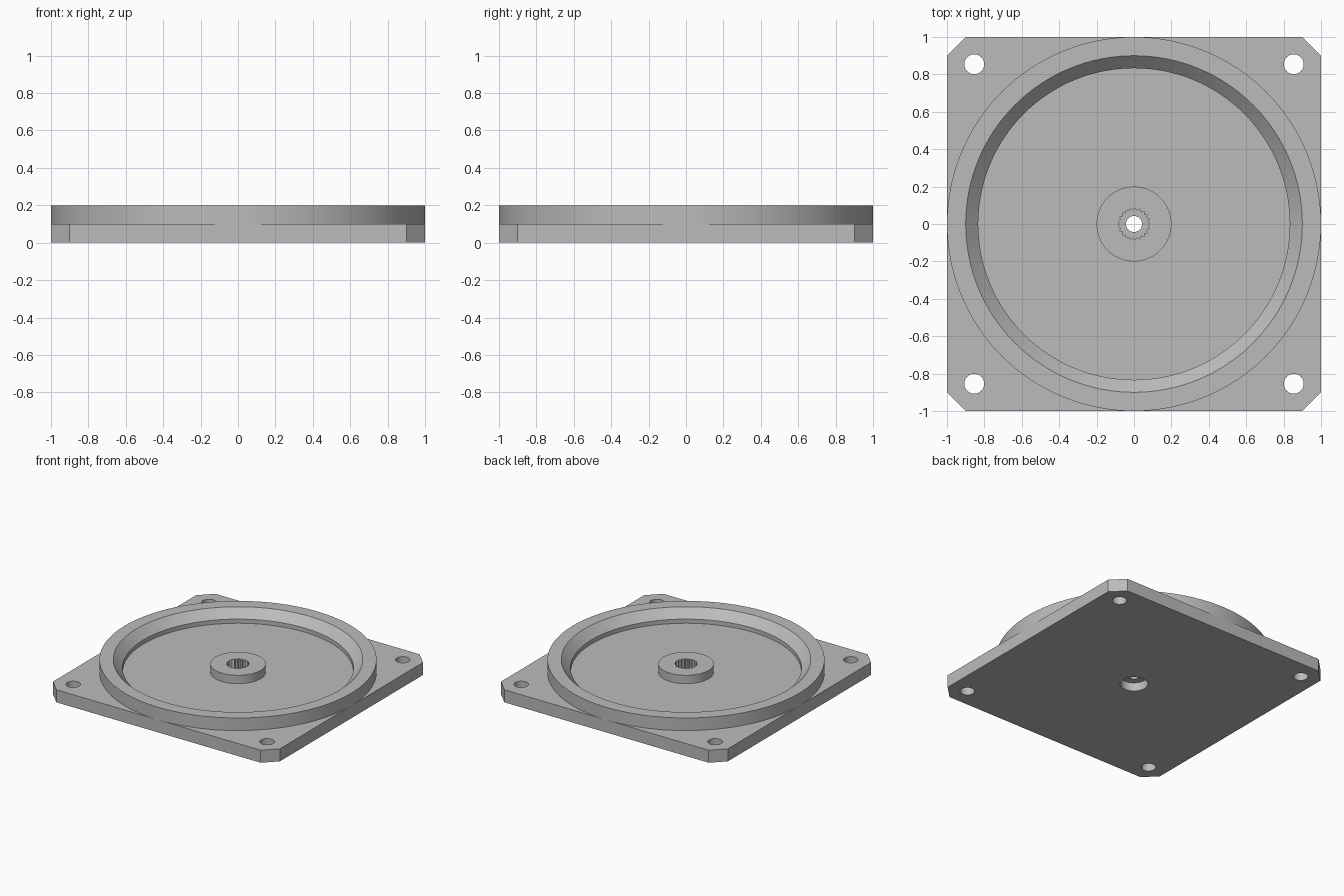
import bpy
import bmesh
from math import cos, sin, pi, radians
from mathutils import Vector

cube = bpy.data.objects.get("Cube")
if cube:
    bpy.data.objects.remove(cube, do_unlink=True)

# Main heights and sizes
PLATE_TOP, RIM_TOP, HUB_TOP = 0.1, 0.2, 0.167
HUB_R, BORE_R, SCREW_R = 0.2, 0.1, 0.043
BOLT_R, BOLT_POS, CHAMFER = 0.053, 0.854, 0.1
TEETH = 21
HUB_SEGS = TEETH * 4

grey = bpy.data.materials.new("grey plastic")
grey.use_nodes = True
colour = (0.5, 0.5, 0.5, 1)
grey.diffuse_color = colour
grey.node_tree.nodes["Principled BSDF"].inputs["Base Color"].default_value = colour


def circle(radius, segs, cx=0, cy=0):
    return [(cx + radius * cos(2 * pi * i / segs), cy + radius * sin(2 * pi * i / segs))
            for i in range(segs)]


def add_ring(bm, points, z):
    return [bm.verts.new((x, y, z)) for x, y in points]


def bridge(bm, a, b):
    n = len(a)
    for i in range(n):
        j = (i + 1) % n
        bm.faces.new((a[i], a[j], b[j], b[i]))


def fill(bm, loops, up):
    """Fill the first loop, leaving the other loops open as holes."""
    edges = []
    for loop in loops:
        for a, b in zip(loop, loop[1:] + loop[:1]):
            edges.append(bm.edges.get((a, b)) or bm.edges.new((a, b)))
    result = bmesh.ops.triangle_fill(bm, edges=edges, use_beauty=True,
                                     normal=Vector((0, 0, up)))
    for face in result["geom"]:
        if isinstance(face, bmesh.types.BMFace):
            face.normal_update()
            if face.normal.z * up < 0:
                face.normal_flip()


def finish(bm, name):
    mesh = bpy.data.meshes.new(name)
    bm.to_mesh(mesh)
    bm.free()
    mesh.materials.append(grey)
    obj = bpy.data.objects.new(name, mesh)
    bpy.context.collection.objects.link(obj)
    bpy.ops.object.select_all(action="DESELECT")
    obj.select_set(True)
    bpy.context.view_layer.objects.active = obj
    bpy.ops.object.shade_smooth_by_angle(angle=radians(30))
    return obj


def loft(name, rings):
    bm = bmesh.new()
    loops = [add_ring(bm, points, z) for points, z in rings]
    for a, b in zip(loops, loops[1:]):
        bridge(bm, a, b)
    return finish(bm, name)


# Square base plate with cut corners, four bolt holes and a centre bore
c = 1 - CHAMFER
outline = [(1, -c), (1, c), (c, 1), (-c, 1), (-1, c), (-1, -c), (-c, -1), (c, -1)]
bolts = [circle(BOLT_R, 32, sx * BOLT_POS, sy * BOLT_POS)
         for sx in (-1, 1) for sy in (-1, 1)]
bm = bmesh.new()
lower = [add_ring(bm, p, 0) for p in [outline] + bolts]
upper = [add_ring(bm, p, PLATE_TOP) for p in [outline] + bolts]
bridge(bm, lower[0], upper[0])
for low, high in zip(lower[1:], upper[1:]):
    bridge(bm, high, low)
fill(bm, lower + [add_ring(bm, circle(BORE_R, HUB_SEGS), 0)], -1)
fill(bm, upper + [add_ring(bm, circle(HUB_R, HUB_SEGS), PLATE_TOP)], 1)
finish(bm, "base_plate")

# Raised round rim: outer wall, flat lip, sloped inside, short upright step
loft("round_rim", [(circle(r, 128), z) for r, z in (
    (1, PLATE_TOP), (1, RIM_TOP), (0.9, RIM_TOP),
    (0.833, 0.133), (0.833, PLATE_TOP))])

# Centre hub: toothed socket above, screw hole, wide bore below
socket = []
for i in range(HUB_SEGS):
    r = 0.079 + 0.006 * cos(i * pi / 2)
    a = 2 * pi * i / HUB_SEGS
    socket.append((r * cos(a), r * sin(a)))
hub, screw, bore = (circle(r, HUB_SEGS) for r in (HUB_R, SCREW_R, BORE_R))
loft("centre_hub", [
    (hub, PLATE_TOP), (hub, HUB_TOP), (socket, HUB_TOP), (socket, 0.083),
    (screw, 0.083), (screw, 0.067), (bore, 0.067), (bore, 0)])
